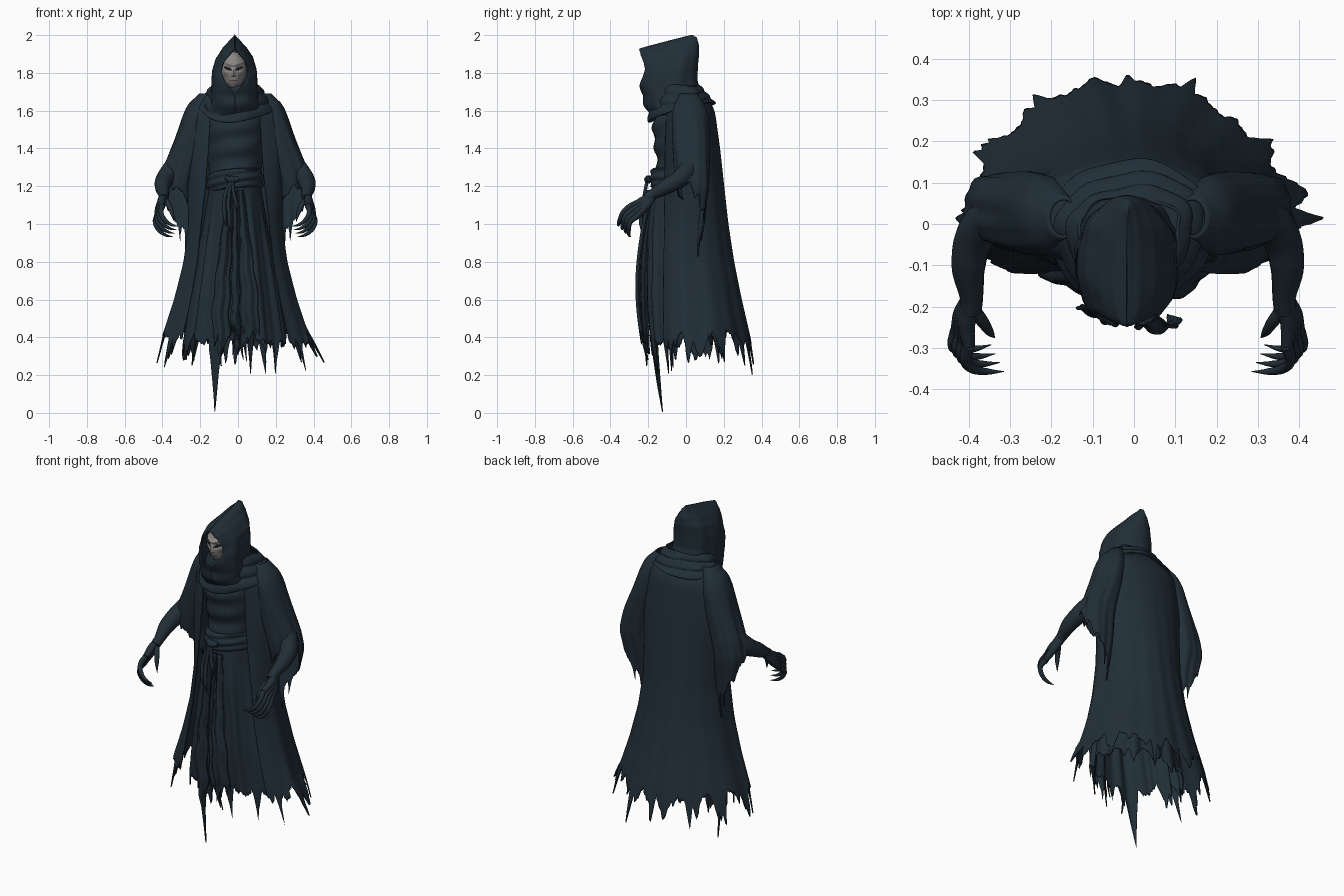
import bpy, math, random
from math import sin, cos, pi, asin

if "Cube" in bpy.data.objects:
    bpy.data.objects.remove(bpy.data.objects["Cube"])

random.seed(11)
SHIFT = -0.015      # the figure leans slightly to its right


def material(name, rgb):
    m = bpy.data.materials.new(name)
    m.diffuse_color = (*rgb, 1)
    m.use_nodes = True
    m.node_tree.nodes["Principled BSDF"].inputs["Base Color"].default_value = m.diffuse_color
    return m


CLOTH = material("dark slate cloth", (0.0150, 0.0275, 0.0385))
SKIN = material("dark ashen skin", (0.0150, 0.0265, 0.0365))
PALE = material("pale grey face", (0.25, 0.235, 0.225))
BLACK = material("black eyes", (0.008, 0.009, 0.011))


def table(rows, z, col):
    """Smoothed lookup in rows of (z, values...), listed with z falling."""
    def at(q):
        if q >= rows[0][0]:
            return rows[0][col]
        for p, n in zip(rows, rows[1:]):
            if q >= n[0]:
                t = (p[0] - q) / (p[0] - n[0])
                return p[col] + (n[col] - p[col]) * t
        return rows[-1][col]
    return (at(z + 0.025) + 2 * at(z) + at(z - 0.025)) / 4


def finish(ob, angle):
    bpy.ops.object.select_all(action='DESELECT')
    ob.select_set(True)
    bpy.context.view_layer.objects.active = ob
    if ob.type == 'CURVE':
        bpy.ops.object.convert(target='MESH')
    bpy.ops.object.shade_smooth_by_angle(angle=math.radians(angle))


def grid(name, nu, nv, f, closed=False, thick=0.006, mats=(CLOTH,)):
    """Surface from a function of u, v in 0..1."""
    du = nu if closed else nu - 1
    verts = [f(i / du, j / (nv - 1)) for j in range(nv) for i in range(nu)]
    faces = [(j * nu + i, j * nu + (i + 1) % nu, (j + 1) * nu + (i + 1) % nu, (j + 1) * nu + i)
             for j in range(nv - 1) for i in range(du)]
    me = bpy.data.meshes.new(name)
    me.from_pydata(verts, [], faces)
    for m in mats:
        me.materials.append(m)
    ob = bpy.data.objects.new(name, me)
    bpy.context.collection.objects.link(ob)
    finish(ob, 50)
    if thick:
        s = ob.modifiers.new("thickness", 'SOLIDIFY')
        s.thickness, s.offset = thick, 0
    return ob


def tube(name, pts, mat):
    """Tapered limb through points (x, y, z, radius)."""
    cu = bpy.data.curves.new(name, 'CURVE')
    cu.dimensions, cu.bevel_depth, cu.bevel_resolution = '3D', 1, 3
    cu.use_fill_caps = True
    sp = cu.splines.new('BEZIER')
    sp.bezier_points.add(len(pts) - 1)
    sp.resolution_u = 6
    for b, p in zip(sp.bezier_points, pts):
        b.co, b.radius = (p[0] + SHIFT, p[1], p[2]), p[3]
        b.handle_left_type = b.handle_right_type = 'AUTO'
    cu.materials.append(mat)
    ob = bpy.data.objects.new(name, cu)
    bpy.context.collection.objects.link(ob)
    finish(ob, 60)


def spikes(n, lo, hi):
    return [((i + random.random()) / n, random.uniform(lo, hi), random.uniform(0.4, 1.2) / n)
            for i in range(n)]


def hem(u, teeth):
    """Depth of torn cloth below the base hem at u."""
    def gap(c):
        return min(abs(u - c), 1 - abs(u - c))
    drop = max(d * max(0, 1 - gap(c) / w) ** 1.5 for c, d, w in teeth)
    return drop + 0.012 * sin(u * 410) * sin(u * 157)


# Outer cloak, open at the front: z, half width, back, front, inner edge x
CLOAK = [(1.71, .09, .06, .08, .07), (1.66, .19, .115, .10, .11), (1.6, .245, .15, .12, .13),
         (1.4, .26, .178, .13, .14), (1.2, .25, .2, .14, .155), (1.0, .245, .222, .165, .18),
         (.8, .27, .252, .175, .20), (.6, .32, .292, .175, .235), (.4, .385, .338, .17, .28),
         (.2, .44, .372, .15, .32)]
cloak_teeth = spikes(24, .02, .15) + [(.17, .17, .03), (.83, .19, .026), (.5, .2, .018), (.42, .24, .016),
                                      (.62, .18, .02), (.05, .2, .02), (.94, .2, .02), (.29, .17, .02), (.73, .2, .016)]


def cloak(u, v):
    z = 1.71 - v * (1.71 - .43 + hem(u, cloak_teeth))
    a, b, f, e = (table(CLOAK, z, k) for k in (1, 2, 3, 4))
    g = asin(min(.95, e / a))
    th = g + u * (2 * pi - 2 * g)
    k = 1 + (1.65 - z) * (.009 * sin(9 * th + 1) + .007 * sin(17 * th + z + 2 * sin(2 * th)))
    flick = max(0, .45 - z) * .25 if .1 < u < .24 else 0      # left corner flares out
    return (SHIFT + a * sin(th) * k + flick, -(f if cos(th) > 0 else b) * cos(th) * k, z)


grid("outer_cloak", 280, 60, cloak)

# Inner robe: z, half width, front, back
ROBE = [(1.66, .10, .13, .06), (1.58, .16, .16, .09), (1.5, .165, .175, .11), (1.32, .14, .15, .11),
        (1.22, .13, .17, .11), (1.0, .165, .195, .13), (.6, .23, .20, .17), (.35, .27, .18, .2),
        (0, .27, .13, .2)]
robe_teeth = spikes(20, .03, .16) + [(.937, .43, .035), (.15, .2, .025), (.05, .2, .02), (.97, .17, .02)]


def robe(u, v):
    z = max(.004, 1.66 - v * (1.66 - .42 + hem(u, robe_teeth)))
    th = 2 * pi * u
    a, f, b = (table(ROBE, z, k) for k in (1, 2, 3))
    k = 1 + min(.04, max(0, 1.2 - z) * .12) * (sin(13 * th) + .5 * sin(22 * th + 2))
    x, y = a * sin(th) * k, -(f if cos(th) > 0 else b) * cos(th) * k
    if z > 1.25 and cos(th) > 0:          # crossed folds over the chest
        y -= .008 * cos(th) * sin(55 * (z - .6 * x) + 3 * sin(9 * x)) * min(1, (z - 1.25) * 12)
    return (SHIFT + x, y, z)


grid("inner_robe", 220, 70, robe, closed=True)

# Torn panels hanging down the front: centre x, half width, hem height, bulge
for n, (cx, hw, zb, out) in enumerate([(.075, .05, .45, .06), (-.075, .045, .42, .02), (.015, .035, .5, .035)]):
    teeth = spikes(4, .05, .2)

    def panel(u, v):
        z = 1.18 - v * (1.18 - zb + hem(u, teeth))
        t = (1.18 - z) / .6
        w = .35 + .65 * min(1, t)
        y = -.195 - out * max(0, sin(min(t, 1.5) * pi / 1.7)) ** 1.3 + .010 * sin(u * 9 + n)
        return (SHIFT + cx * w + (u - .5) * 2 * hw * w + .006 * v * sin(z * 31 + n), y, z)
    grid(f"torn_front_panel_{n + 1}", 36, 50, panel)


# Sash, knot and hanging cords
def sash(u, v):
    th, z = 2 * pi * u, 1.275 - .10 * v
    r = .016 * max(0, sin(pi * v)) ** .5 + .005 * sin(v * 15 + 2 * sin(th))
    x = (.132 + r) * sin(th)
    return (SHIFT + x, -((.172 if cos(th) > 0 else .115) + r) * cos(th), z + .02 * sin(th + 1))


grid("sash", 80, 16, sash, closed=True)
tube("sash_knot", [(-.05, -.19, 1.245, .012), (-.02, -.20, 1.235, .022), (.02, -.195, 1.24, .012)], CLOTH)
for i, (x, z, y) in enumerate([(-.055, .99, -.235), (-.03, .96, -.24), (.005, 1.06, -.225)]):
    tube(f"sash_cord_{i + 1}", [(-.015, -.205, 1.24, .008), (x * .8 - .01, -.22, 1.15, .010),
                                (x, y, z + .05, .010), (x + .006, y + .006, z, .003)], CLOTH)


# Draped cowl around the neck
def cowl(u, v):
    th = 2 * pi * u
    fold = .011 * abs(sin(2.6 * pi * v + .9 * sin(2 * th + .5))) + .003 * sin(7 * th)
    rx = .115 + .075 * v + fold
    ry = (.165 + .025 * v if cos(th) > 0 else .06 + .085 * v) + fold
    z = 1.735 - .10 * v - .095 * v * max(0, cos(th)) + .008 * sin(3 * th) * v
    return (-.010 + rx * sin(th), -ry * cos(th), z)


grid("neck_cowl", 110, 34, cowl, closed=True, thick=.008)

# Hood of slanted rings: t, front z, back z, front y, back y, half width
HOOD = [(7, 1.925, 2.0, -.255, .03, .0004), (6, 1.918, 1.985, -.255, .055, .03), (5, 1.895, 1.945, -.25, .066, .066),
        (4, 1.85, 1.90, -.238, .067, .097), (3, 1.78, 1.84, -.245, .060, .115), (2, 1.70, 1.76, -.24, .058, .119),
        (1, 1.63, 1.70, -.215, .075, .125), (0, 1.56, 1.64, -.18, .1, .14)]
OPENING = [(1.915, 0), (1.88, .045), (1.82, .07), (1.77, .066), (1.73, .04), (1.70, .0), (1.5, 0)]


def lin(t, col):
    i = min(6, int(t))
    lo, hi = HOOD[7 - i], HOOD[6 - i]
    return lo[col] + (hi[col] - lo[col]) * (t - i)


def hood(u, v):
    t = 7 * (1 - v)
    zf, zb, yf, yb, a = (lin(t, k) for k in (1, 2, 3, 4, 5))
    g = asin(min(.8, table(OPENING, zf, 1) / a)) * min(1, 9 * v)
    th = g + u * (2 * pi - 2 * g)
    c, m = cos(th), (yf + yb) / 2
    y = m - (yb - yf) / 2 * math.copysign(abs(c) ** (.65 if c > 0 else .85), c)
    s = (y - yf) / (yb - yf)
    k = 1 + .025 * sin(9 * th + 5 * v) * min(1, 3 * v) * min(1, 5 * (1 - c))
    rim = .008 * sin(zf * 55) * max(0, c) ** 3     # uneven front rim
    return (-.017 + a * sin(th) * k, y - rim, zf + (zb - zf) * s)


grid("hood", 100, 64, hood, thick=.006)

# Gaunt face with slanted eyes and a thin mouth
FX, FZ = -.024, 1.81


def face(u, v):
    th, ph = 2 * pi * u, pi * v
    jaw = 1 - .35 * max(0, -cos(ph)) ** 1.5
    x, z = .068 * sin(ph) * sin(th) * jaw, .102 * cos(ph)
    y = -.135 - .075 * sin(ph) * cos(th)
    if cos(th) > 0:
        ax = abs(x)
        if -.03 < z < .02:
            y -= .022 * max(0, 1 - ax / .014) * (.02 - z) / .05      # nose
        y -= .008 * math.exp(-((z - .032 - .3 * ax) / .008) ** 2)    # brow
        y += .010 * math.exp(-((z - .012) / .012) ** 2 - ((ax - .028) / .014) ** 2)
        y += .010 * math.exp(-((z + .035) / .022) ** 2 - ((ax - .042) / .014) ** 2)  # cheeks
    return (FX + x, y, FZ + z)


head = grid("face", 96, 90, face, closed=True, thick=0, mats=(PALE, BLACK))
for p in head.data.polygons:
    x, y, z = p.center
    ax, dz = abs(x - FX), z - FZ
    eye = ((ax - .029) / .021) ** 2 + ((dz - .012 - .4 * (ax - .029)) / .0085) ** 2 < 1
    mouth = ax < .020 and abs(dz + .052) < .0025
    if y > -.135 or eye or mouth:
        p.material_index = 1

# Wide sleeves: z, centre x, half width, half depth
SLEEVE = [(1.69, .15, .03, .04), (1.64, .185, .06, .075), (1.58, .20, .072, .095), (1.45, .235, .082, .10),
          (1.3, .285, .095, .095), (1.2, .305, .095, .09), (1.1, .295, .085, .07), (.87, .29, .04, .035)]
for s, side in ((1, "left"), (-1, "right")):
    teeth = spikes(11, .015, .07) + [(.63, .15, .07), (.5, .10, .04)]

    def sleeve(u, v):
        th = 2 * pi * u
        base = 1.11 + .14 * cos(th - pi / 4)
        z = 1.69 - v * (1.69 - base + hem(u, teeth))
        cx, a, b = (table(SLEEVE, z, k) for k in (1, 2, 3))
        k = 1 + .06 * v * (sin(5 * th + 7 * z) + .5 * sin(11 * th))
        return (SHIFT + s * (cx + a * sin(th) * k), .015 + .025 * v - b * cos(th) * k, z)
    grid(f"{side}_sleeve", 100, 44, sleeve, closed=True)

    # Forearm, palm, clawed fingers and thumb
    def limb(name, pts):
        tube(f"{side}_{name}", [(s * x, y, z, r) for x, y, z, r in pts], SKIN)
    limb("forearm", [(.30, .04, 1.34, .05), (.365, -.02, 1.25, .050), (.385, -.10, 1.20, .042),
                     (.378, -.18, 1.155, .028), (.38, -.21, 1.135, .027)])
    for i in range(4):
        t = i / 3
        kx, ky, kz = .385 + .03 * t, -.295 + .035 * t, 1.095 - .055 * t
        limb(f"palm_bone_{i + 1}", [(.38, -.18, 1.155 - .015 * t, .022),
                                    (.39 + .012 * t, -.235 + .015 * t, 1.12 - .035 * t, .022), (kx, ky, kz, .015)])
        limb(f"finger_{i + 1}", [(kx, ky, kz, .016), (kx + .008, ky - .035, kz - .03, .013),
                                 (kx - .010, ky - .055 + .012 * t, kz - .07, .012),
                                 (kx - .045, ky - .062 + .02 * t, kz - .098, .008),
                                 (kx - .085, ky - .062 + .03 * t, kz - .108, .001)])
    limb("thumb", [(.38, -.20, 1.13, .018), (.352, -.235, 1.10, .015),
                   (.335, -.26, 1.06, .011), (.322, -.275, 1.01, .001)])
